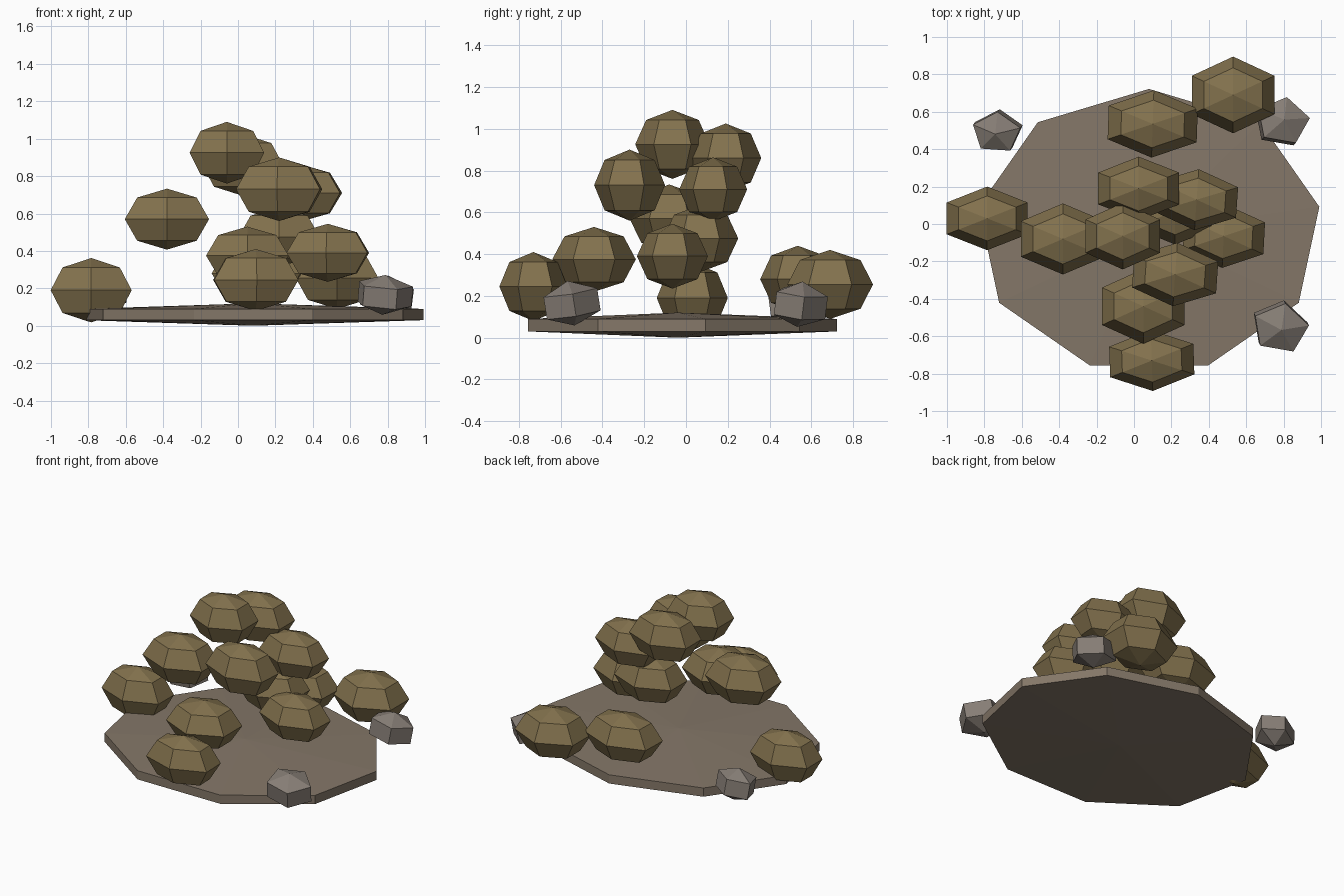
import bpy
import math


def material(name, color):
    mat = bpy.data.materials.new(name)
    mat.diffuse_color = (*color, 1.0)
    return mat


BROWN = material("earthy_brown", (0.223, 0.165, 0.074))
TAUPE = material("dusty_taupe", (0.231, 0.184, 0.138))
GREY = material("stone_grey", (0.242, 0.209, 0.181))


def faceted_ball(name, segments, rings, center, radii, rotation, mat):
    """Low-poly flat-shaded ball, stretched to the given radii."""
    bpy.ops.mesh.primitive_uv_sphere_add(segments=segments, ring_count=rings,
                                         radius=1, location=center)
    ob = bpy.context.object
    ob.name = name
    ob.scale = radii
    ob.rotation_euler = [math.radians(a) for a in rotation]
    ob.data.materials.append(mat)
    return ob


# Flat nine-sided ground slab with a shallow dome above and below
faceted_ball("ground_slab", 9, 3, (0.08, -0.04, 0.06), (1.068, 0.88, 0.06),
             (0, 0, 0), TAUPE)

# Brown boulders: centre, radii, turn about z
boulders = [
    # scattered on the ground
    ((-0.785, 0.03, 0.19), (0.25, 0.17, 0.172), 0),
    ((0.095, -0.73, 0.245), (0.26, 0.163, 0.165), 2),
    ((0.10, 0.535, 0.28), (0.275, 0.18, 0.16), -2),
    ((0.53, 0.69, 0.255), (0.255, 0.205, 0.165), 0),
    # middle of the heap
    ((0.05, -0.44, 0.375), (0.255, 0.20, 0.155), 0),
    ((0.48, -0.065, 0.39), (0.25, 0.17, 0.155), -3),
    ((0.22, 0.07, 0.475), (0.25, 0.18, 0.16), 0),
    ((-0.38, -0.08, 0.57), (0.26, 0.19, 0.163), 0),
    # top of the heap
    ((0.335, 0.13, 0.71), (0.25, 0.163, 0.153), -4),
    ((0.22, -0.27, 0.73), (0.26, 0.17, 0.17), -4),
    ((0.025, 0.19, 0.86), (0.25, 0.17, 0.165), 0),
    ((-0.06, -0.065, 0.925), (0.23, 0.178, 0.165), 0),
]
for i, (center, radii, turn) in enumerate(boulders):
    faceted_ball(f"boulder_{i + 1}", 6, 4, center, radii, (0, 0, turn), BROWN)

# Small grey stones around the rim of the slab
stones = [
    ((0.78, -0.55, 0.165), (0.178, 0.158, 0.108), (8, 6, -10)),
    ((0.79, 0.545, 0.16), (0.17, 0.15, 0.11), (-8, 6, -10)),
    ((-0.73, 0.495, 0.16), (0.155, 0.13, 0.108), (8, -6, -4)),
]
for i, (center, radii, rotation) in enumerate(stones):
    faceted_ball(f"small_stone_{i + 1}", 5, 3, center, radii, rotation, GREY)
